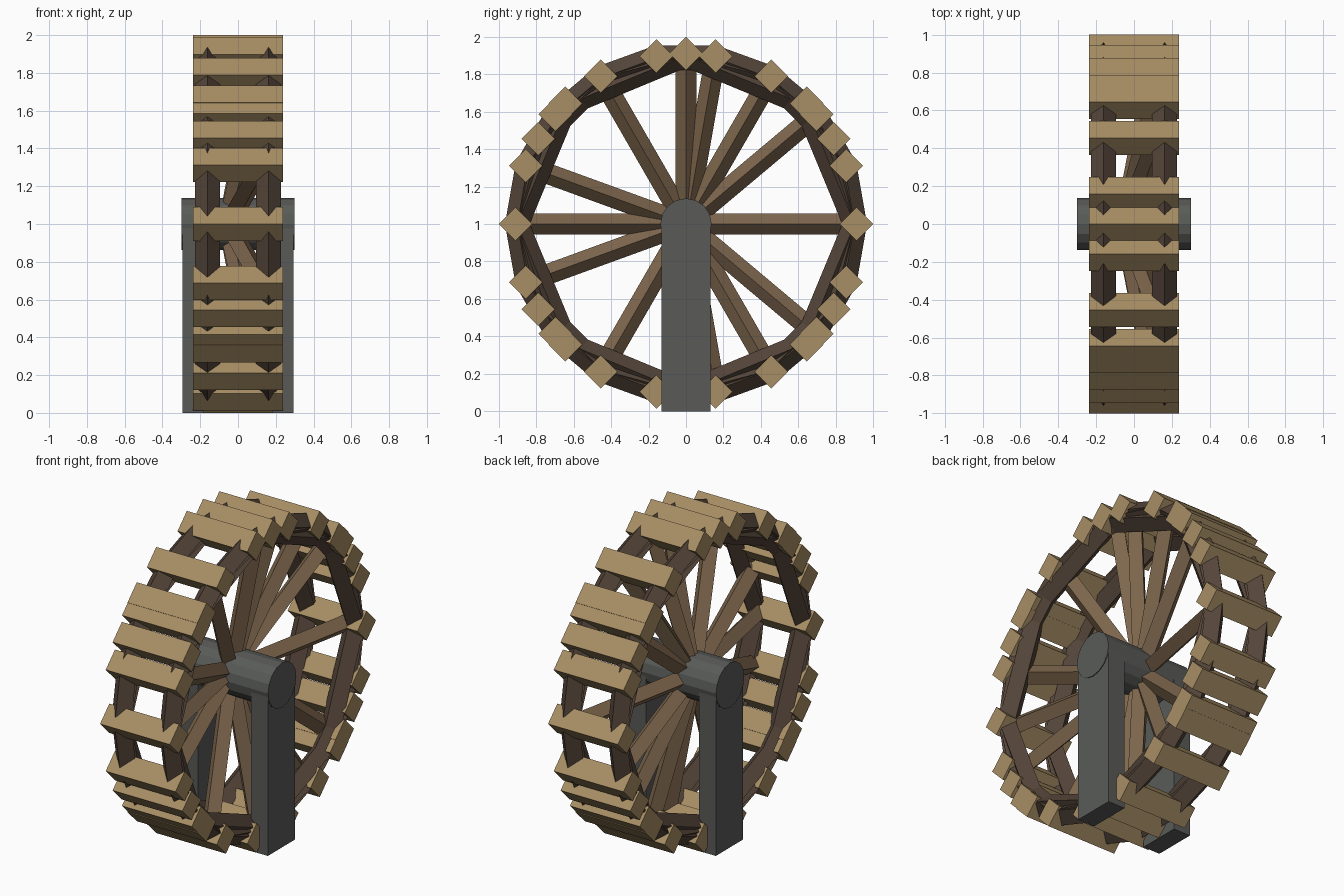
import bpy, bmesh
from math import sin, cos, radians, pi
from mathutils import Vector

cube = bpy.data.objects.get("Cube")
if cube:
    bpy.data.objects.remove(cube, do_unlink=True)

HUB = Vector((0, 0, 1))
RIM_R = 0.91
X = Vector((1, 0, 0))


def material(name, rgb):
    m = bpy.data.materials.new(name)
    m.use_nodes = True
    m.diffuse_color = (*rgb, 1)
    bsdf = next(n for n in m.node_tree.nodes if n.type == 'BSDF_PRINCIPLED')
    bsdf.inputs["Base Color"].default_value = (*rgb, 1)
    return m


TAN = material("tan wood", (0.39, 0.27, 0.13))
BROWN = material("brown wood", (0.21, 0.135, 0.075))
DARK = material("dark wood", (0.09, 0.06, 0.042))
GREY = material("grey stone", (0.10, 0.105, 0.098))


def radial(deg):
    return Vector((0, cos(radians(deg)), sin(radians(deg))))


def loft(name, mat, rings, closed=False):
    """Join equal rings of points with quads, capped unless closed into a loop."""
    bm = bmesh.new()
    loops = [[bm.verts.new(p) for p in ring] for ring in rings]
    pairs = list(zip(loops, loops[1:]))
    if closed:
        pairs.append((loops[-1], loops[0]))
    else:
        bm.faces.new(loops[0])
        bm.faces.new(loops[-1])
    for a, b in pairs:
        for i in range(len(a)):
            j = (i + 1) % len(a)
            bm.faces.new((a[i], a[j], b[j], b[i]))
    bmesh.ops.recalc_face_normals(bm, faces=bm.faces)
    mesh = bpy.data.meshes.new(name)
    bm.to_mesh(mesh)
    bm.free()
    mesh.materials.append(mat)
    obj = bpy.data.objects.new(name, mesh)
    bpy.context.collection.objects.link(obj)
    return obj


def section(center, u, v, r, sides=4):
    """Regular polygon with its first corner along u."""
    return [center + (u * cos(2 * pi * k / sides) + v * sin(2 * pi * k / sides)) * r
            for k in range(sides)]


def bar(name, mat, a, b, u, r, sides=4):
    v = (b - a).normalized().cross(u).normalized()
    return loft(name, mat, [section(p, u, v, r, sides) for p in (a, b)])


def steps(*counts):
    """Angles of several even divisions of the circle, without repeats."""
    return sorted({360 * i // n for n in counts for i in range(n)})


# Paddle blocks: square beams all standing on edge
for angle in steps(18, 12, 8):
    c = HUB + radial(angle) * RIM_R
    bar("paddle_block", TAN, c - X * 0.237, c + X * 0.237, Vector((0, 0, 1)), 0.09)

# Rims: overlapping polygon rings of diamond section on both sides
for sides in (18, 12, 8):
    for x in (-0.162, 0.162):
        rings = [section(HUB + X * x + radial(a) * 0.9, radial(a), X, 0.066)
                 for a in steps(sides)]
        loft("rim", DARK, rings, closed=True)

# Spokes: slanting from the hub to the left rim
for angle in steps(9, 6, 4):
    d = radial(angle)
    bar("spoke", BROWN, HUB - X * 0.05, HUB + d * 0.9 + X * 0.125, X.cross(d), 0.055)

# Axle
bar("axle", GREY, HUB - X * 0.3, HUB + X * 0.3, Vector((0, 0, 1)), 0.137, 16)

# Support posts
for side, name in ((1, "left_post"), (-1, "right_post")):
    rings = [[Vector((side * x, y, z)) for x, y in
              ((0.18, -0.132), (0.295, -0.132), (0.295, 0.132), (0.18, 0.132))]
             for z in (0, 1)]
    loft(name, GREY, rings)
